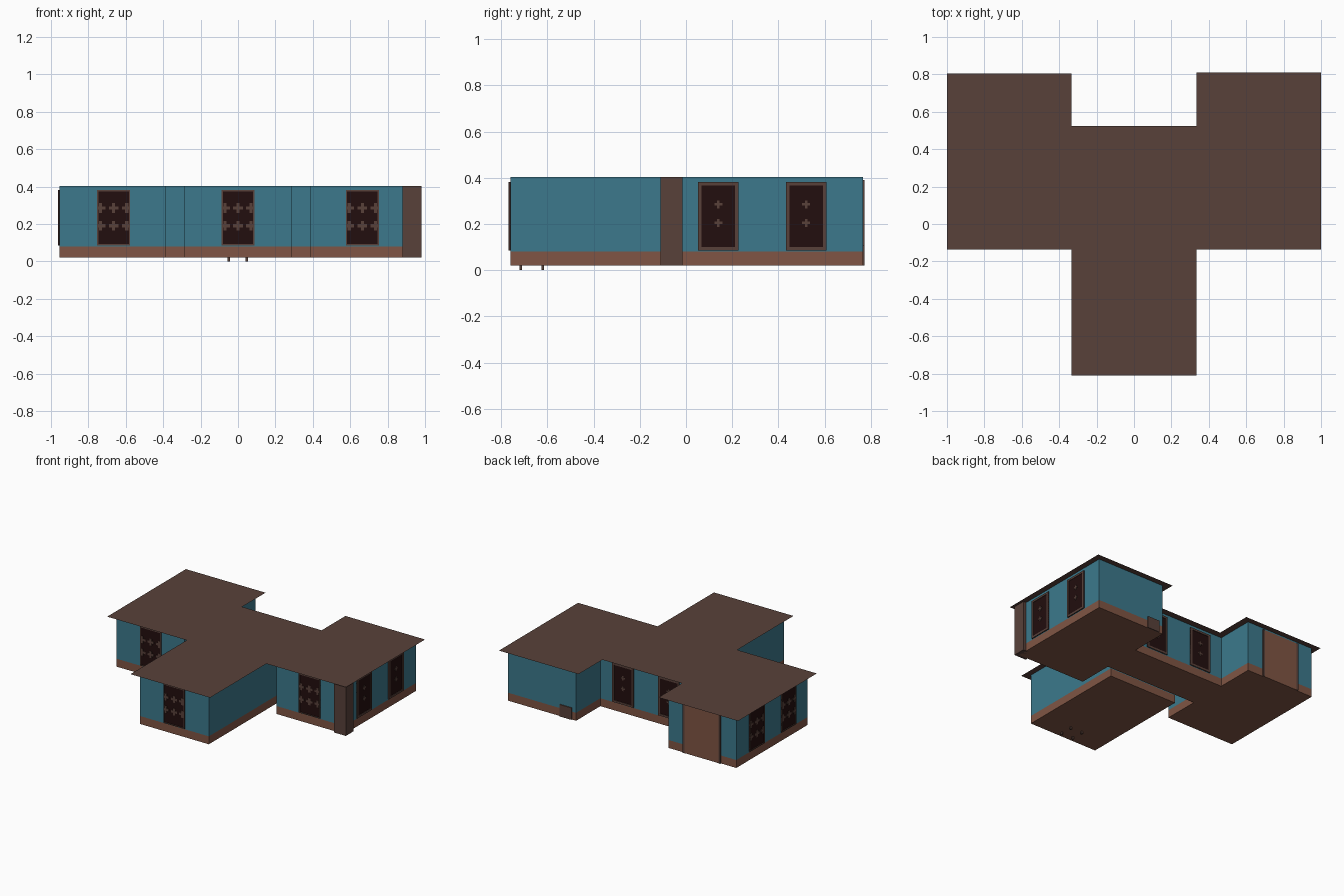
import bpy, bmesh, math
from mathutils import Matrix, Vector

if "Cube" in bpy.data.objects:
    bpy.data.objects.remove(bpy.data.objects["Cube"])

def material(name, r, g, b):
    m = bpy.data.materials.new(name)
    m.diffuse_color = (r, g, b, 1)
    m.use_nodes = True
    m.node_tree.nodes["Principled BSDF"].inputs["Base Color"].default_value = m.diffuse_color
    return m

BLUE = material("blue_wall", 0.045, 0.191, 0.262)
BROWN = material("base_brown", 0.216, 0.091, 0.058)
ROOF = material("dark_brown", 0.098, 0.053, 0.042)
GLASS = material("window_black", 0.016, 0.0044, 0.0044)

def finish(name, bm, mats, matrix=Matrix()):
    mesh = bpy.data.meshes.new(name)
    bm.to_mesh(mesh)
    bm.free()
    for m in mats:
        mesh.materials.append(m)
    ob = bpy.data.objects.new(name, mesh)
    ob.matrix_world = matrix
    bpy.context.collection.objects.link(ob)
    return ob

def add_box(bm, lo, hi, mat=0):
    lo, hi = Vector(lo), Vector(hi)
    mtx = Matrix.Translation((lo + hi) / 2) @ Matrix.Diagonal((*(hi - lo), 1))
    verts = bmesh.ops.create_cube(bm, size=1, matrix=mtx)["verts"]
    for f in {f for v in verts for f in v.link_faces}:
        f.material_index = mat

def box(name, lo, hi, mat):
    bm = bmesh.new()
    add_box(bm, lo, hi)
    return finish(name, bm, [mat])

def wing(name, x0, x1, y0, y1):
    """Open-topped room: brown skirting and floor, blue walls above."""
    bm = bmesh.new()
    add_box(bm, (x0, y0, 0.02), (x1, y1, 0.404))
    bmesh.ops.delete(bm, geom=[f for f in bm.faces if f.normal.z > 0.5], context='FACES_ONLY')
    bmesh.ops.bisect_plane(bm, geom=bm.verts[:] + bm.edges[:] + bm.faces[:],
                           plane_co=(0, 0, 0.08), plane_no=(0, 0, 1))
    for f in bm.faces:
        f.material_index = 0 if f.calc_center_median().z > 0.08 else 1
    return finish(name, bm, [BLUE, BROWN])

def window(name, x, y, turn, columns, frame, cross):
    """Dark pane with frame and small crosses; local -y faces outwards."""
    bm = bmesh.new()
    w, z0, z1 = 0.088, 0.085, 0.382
    add_box(bm, (-w, -0.004, z0), (w, 0, z1), 0)
    for s in (-1, 1):
        a, b = sorted((s * w, s * (w - frame)))
        add_box(bm, (a, -0.008, z0), (b, 0, z1), 1)
    add_box(bm, (-w, -0.008, z0), (w, 0, z0 + frame), 1)
    add_box(bm, (-w, -0.008, z1 - frame), (w, 0, z1), 1)
    for c in columns:
        for z in (0.19, 0.285) if cross > 0.02 else (0.205, 0.285):
            for dx, dz in ((cross, cross / 3), (cross / 3, cross)):
                add_box(bm, (max(c - dx, -w), -0.007, z - dz), (min(c + dx, w), 0, z + dz), 1)
    return finish(name, bm, [GLASS, ROOF],
                  Matrix.Translation((x, y, 0)) @ Matrix.Rotation(math.radians(turn), 4, 'Z'))

# Four rooms
wing("left_wing", -0.955, -0.385, -0.09, 0.762)
wing("right_wing", 0.385, 0.955, -0.09, 0.765)
wing("front_wing", -0.288, 0.288, -0.76, 0.095)
wing("centre_hall", -0.385, 0.385, 0.18, 0.475)

# Flat sheet roof
bm = bmesh.new()
outline = [(-1, 0.805), (-1, -0.137), (-0.333, -0.137), (-0.333, -0.81), (0.333, -0.81),
           (0.333, -0.137), (1, -0.137), (1, 0.81), (0.333, 0.81), (0.333, 0.525),
           (-0.333, 0.525), (-0.333, 0.805)]
bm.faces.new([bm.verts.new((x, y, 0.404)) for x, y in outline])
finish("roof", bm, [ROOF])

# Corner pillar
box("corner_pillar", (0.88, -0.11, 0.02), (0.98, -0.015, 0.403), ROOF)

# Front and left windows have fine frames and rows of crosses
ornate = dict(columns=(-0.07, 0, 0.07), frame=0.007, cross=0.026)
plain = dict(columns=(0,), frame=0.015, cross=0.017)
for label, x, y in (("left", -0.665, -0.09), ("middle", 0, -0.76), ("right", 0.665, -0.09)):
    window("front_window_" + label, x, y, 0, **ornate)
for i, y in enumerate((0.14, 0.52)):
    window(f"right_window_{i}", 0.955, y, 90, **plain)
    window(f"left_window_{i}", -0.955, y, -90, **ornate)
for i, x in enumerate((-0.192, 0.192)):
    window(f"back_window_{i}", x, 0.475, 180, **plain)

# Back door with dark jambs, and a small hatch on the other wing
box("back_door", (-0.815, 0.76, 0.02), (-0.525, 0.768, 0.39), BROWN)
for i, x in enumerate((-0.82, -0.52)):
    box(f"door_jamb_{i}", (x - 0.007, 0.76, 0.02), (x + 0.007, 0.772, 0.39), ROOF)
box("wall_hatch", (0.42, 0.763, 0.02), (0.52, 0.772, 0.11), ROOF)

# Four small pegs below the front wing
for x in (-0.05, 0.047):
    for y in (-0.715, -0.62):
        box("floor_peg", (x - 0.006, y - 0.006, 0), (x + 0.006, y + 0.006, 0.03), ROOF)
